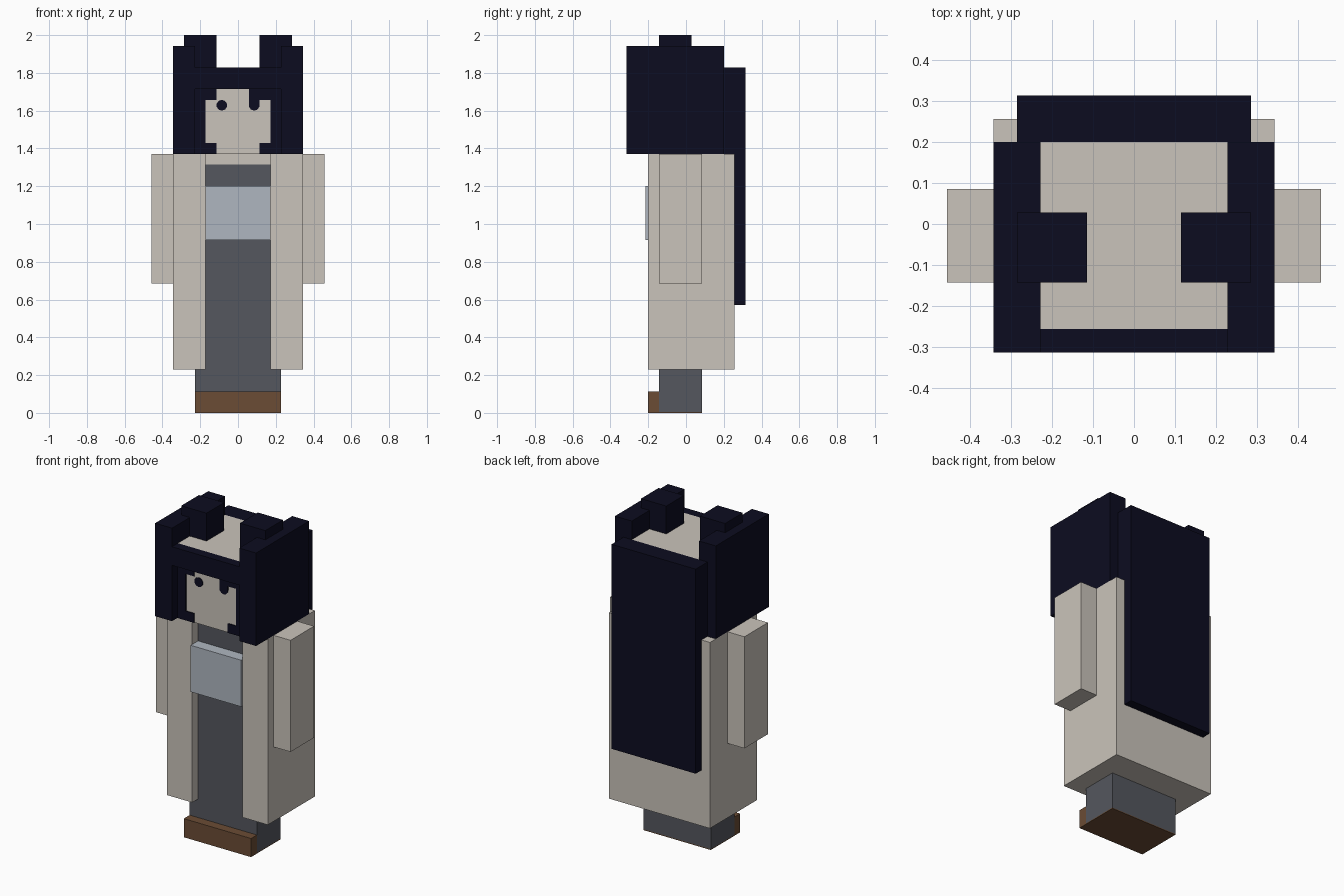
import bpy, bmesh, math

if "Cube" in bpy.data.objects:
    bpy.data.objects.remove(bpy.data.objects["Cube"])

U = 2 / 35  # modelling grid unit


def material(name, rgb):
    m = bpy.data.materials.new(name)
    m.diffuse_color = (*rgb, 1)
    m.use_nodes = True
    m.node_tree.nodes["Principled BSDF"].inputs["Base Color"].default_value = m.diffuse_color
    return m


CREAM = material("cream", (0.59, 0.55, 0.495))
GREY = material("slate grey", (0.089, 0.095, 0.112))
BLUE = material("pale blue", (0.43, 0.47, 0.53))
BROWN = material("brown", (0.145, 0.072, 0.035))
NAVY = material("dark navy", (0.0037, 0.0037, 0.0144))


def finish(name, bm, mat):
    bmesh.ops.recalc_face_normals(bm, faces=bm.faces)
    me = bpy.data.meshes.new(name)
    bm.to_mesh(me)
    bm.free()
    me.materials.append(mat)
    ob = bpy.data.objects.new(name, me)
    bpy.context.collection.objects.link(ob)
    return ob


def prism(name, base, vec, mat):
    """Extrude a flat outline (grid units) along a vector."""
    bm = bmesh.new()
    face = bm.faces.new([bm.verts.new([c * U for c in p]) for p in base])
    ext = bmesh.ops.extrude_face_region(bm, geom=[face])
    moved = [g for g in ext["geom"] if isinstance(g, bmesh.types.BMVert)]
    bmesh.ops.translate(bm, verts=moved, vec=[c * U for c in vec])
    return finish(name, bm, mat)


def box(name, x, y, z, mat):
    base = [(x[0], y[0], z[0]), (x[1], y[0], z[0]), (x[1], y[1], z[0]), (x[0], y[1], z[0])]
    return prism(name, base, (0, 0, z[1] - z[0]), mat)


# Legs, shoes and sole
box("legs", (-4, 4), (-2.5, 1.5), (0.1, 4), GREY)
box("shoe_toes", (-4, 4), (-3.5, -2.5), (0, 2), BROWN)
box("shoe_sole", (-4, 4), (-2.5, 1.5), (0, 0.1), BROWN)

# Coat with an open front channel
half = [(3, -2.3), (3, -3.5), (6, -3.5), (6, 4.5)]
outline = half + [(-x, y) for x, y in reversed(half)]
prism("coat", [(x, y, 4) for x, y in outline], (0, 0, 20), CREAM)

# Dress, neck and chest panel within the channel
box("dress", (-3, 3), (-2.5, -2.3), (4, 23), GREY)
box("neck", (-3, 3), (-2.5, -2.3), (23, 24), CREAM)
box("chest_panel", (-3, 3), (-3.75, -2.5), (16, 21), BLUE)

# Head
box("head", (-4, 4), (-4.5, 3.5), (24, 32), CREAM)

# Long back hair, stepped over the shoulders
side = [(3.5, 24), (4.5, 24), (4.5, 10), (5.5, 10), (5.5, 32), (3.5, 32)]
prism("back_hair", [(-5, y, z) for y, z in side], (10, 0, 0), NAVY)
box("fringe", (-4, 4), (-5.5, -4.5), (30, 32), NAVY)

# Face plates: thin layers just in front of the head
FACE = (-4.6, -4.5)
for s, label in ((-1, "right"), (1, "left")):
    def span(a, b):
        return sorted((s * a, s * b))

    box(label + "_arm", span(6, 8), (-2.5, 1.5), (12, 24), CREAM)
    box(label + "_side_hair", span(4, 6), (-5.5, 3.5), (24, 34), NAVY)
    box(label + "_hair_bun", span(2, 5), (-2.5, 0.5), (32, 35), NAVY)
    box(label + "_cheek_strand", span(3, 4), FACE, (24, 30), NAVY)
    box(label + "_chin_lock", span(2, 3), FACE, (24, 25), NAVY)
    box(label + "_brow_lock", span(2, 3), FACE, (29, 30), NAVY)
    ring = [(s * 1.5 + 0.5 * math.cos(a), FACE[1], 28.5 + 0.5 * math.sin(a))
            for a in (math.tau * (i + 0.5) / 10 for i in range(10))]
    prism(label + "_eye", ring, (0, -0.09, 0), NAVY)

# Loose strand over one eye
box("loose_strand", (1, 2), FACE, (28.5, 30), NAVY)
